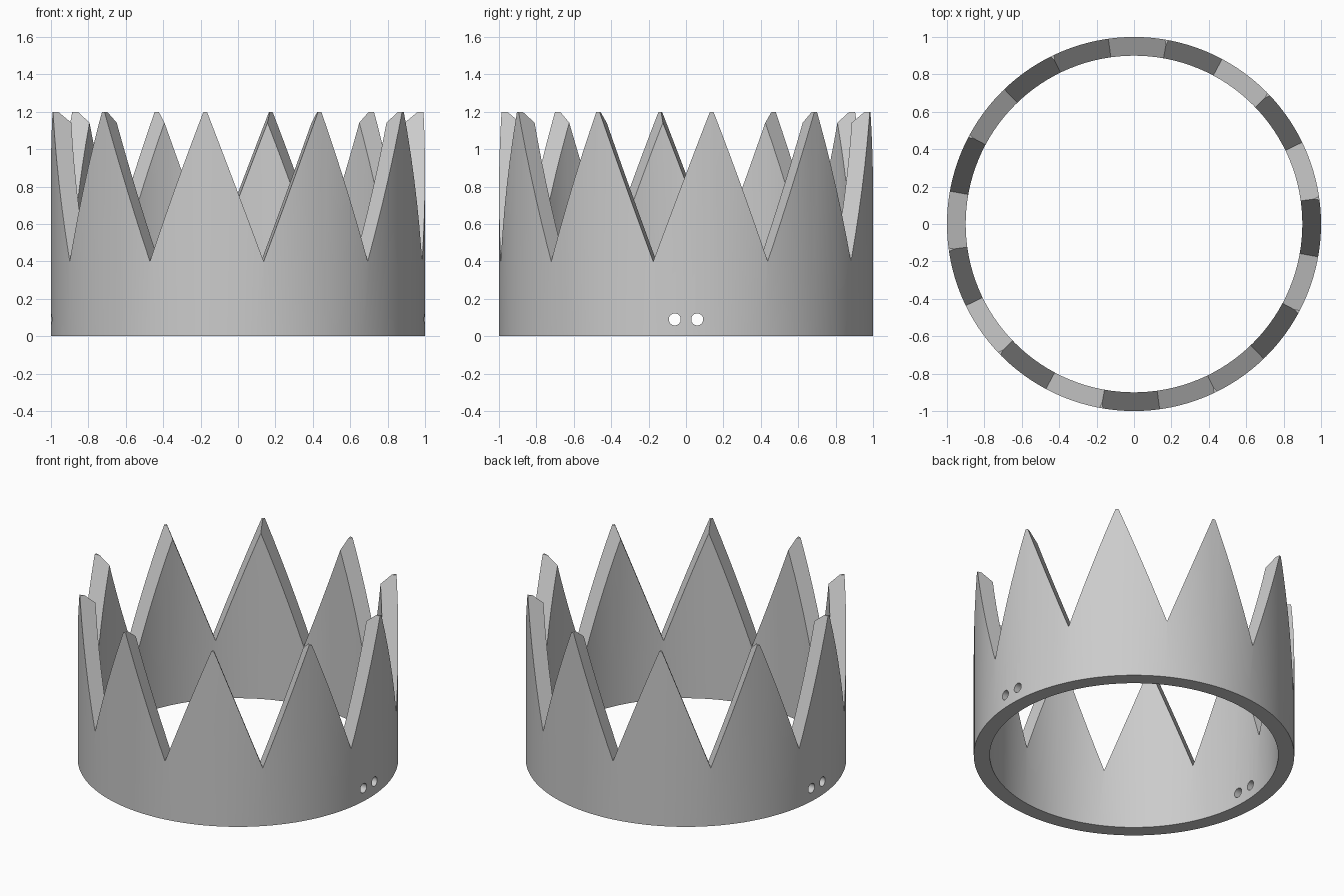
import bpy, bmesh, math
from mathutils import Matrix

OUTER, INNER, HEIGHT = 1.0, 0.9, 1.2
VALLEY, HALF_GAP, TURN = 0.4, 0.3, 7.9
SIDES = 128

cube = bpy.data.objects.get("Cube")
if cube:
    bpy.data.objects.remove(cube, do_unlink=True)

grey = bpy.data.materials.new("plain grey")
grey.use_nodes = True
grey.diffuse_color = (0.6, 0.6, 0.6, 1)
grey.node_tree.nodes["Principled BSDF"].inputs["Base Color"].default_value = grey.diffuse_color


def add_object(name, bm):
    bmesh.ops.recalc_face_normals(bm, faces=bm.faces)
    mesh = bpy.data.meshes.new(name)
    bm.to_mesh(mesh)
    bm.free()
    mesh.materials.append(grey)
    obj = bpy.data.objects.new(name, mesh)
    bpy.context.collection.objects.link(obj)
    return obj


def sweep(sections):
    """Join matching closed cross-sections all the way round."""
    bm = bmesh.new()
    rows = [[bm.verts.new(p) for p in s] for s in sections]
    for a, b in zip(rows, rows[1:] + rows[:1]):
        for j in range(len(a)):
            k = (j + 1) % len(a)
            bm.faces.new((a[j], b[j], b[k], a[k]))
    return bm


# Plain band
profile = [(OUTER, 0), (OUTER, HEIGHT), (INNER, HEIGHT), (INNER, 0)]
angles = [math.tau * i / SIDES for i in range(SIDES)]
crown = add_object("crown_band", sweep(
    [[(r * math.cos(a), r * math.sin(a), z) for r, z in profile] for a in angles]))

cutters = []

# V-shaped wedges across the full diameter, each cutting two opposite gaps
for i in range(5):
    bm = bmesh.new()
    top = HEIGHT + 0.2
    half = HALF_GAP * (top - VALLEY) / (HEIGHT - VALLEY)
    tri = [(0, VALLEY), (half, top), (-half, top)]
    face = bm.faces.new([bm.verts.new((x, -1.5, z)) for x, z in tri])
    out = bmesh.ops.extrude_face_region(bm, geom=[face])["geom"]
    bmesh.ops.translate(bm, vec=(0, 3, 0),
                        verts=[v for v in out if isinstance(v, bmesh.types.BMVert)])
    turn = Matrix.Rotation(math.radians(TURN + 36 * i), 4, "Z")
    bmesh.ops.transform(bm, matrix=turn, verts=bm.verts)
    cutters.append(add_object("gap_cutter", bm))

# Pairs of small tie holes through both sides
for y in (-0.06, 0.06):
    bm = bmesh.new()
    place = Matrix.Translation((0, y, 0.09)) @ Matrix.Rotation(math.pi / 2, 4, "Y")
    bmesh.ops.create_cone(bm, cap_ends=True, segments=32, radius1=0.032,
                          radius2=0.032, depth=3, matrix=place)
    cutters.append(add_object("hole_cutter", bm))

# Cut the band, then discard the cutters
bpy.ops.object.select_all(action="DESELECT")
crown.select_set(True)
bpy.context.view_layer.objects.active = crown
for cutter in cutters:
    cutter.hide_render = True
    mod = crown.modifiers.new("cut", "BOOLEAN")
    mod.operation = "DIFFERENCE"
    mod.solver = "EXACT"
    mod.object = cutter
    bpy.ops.object.modifier_apply(modifier=mod.name)
    bpy.data.objects.remove(cutter, do_unlink=True)

bpy.ops.object.shade_smooth_by_angle(angle=math.radians(25))
